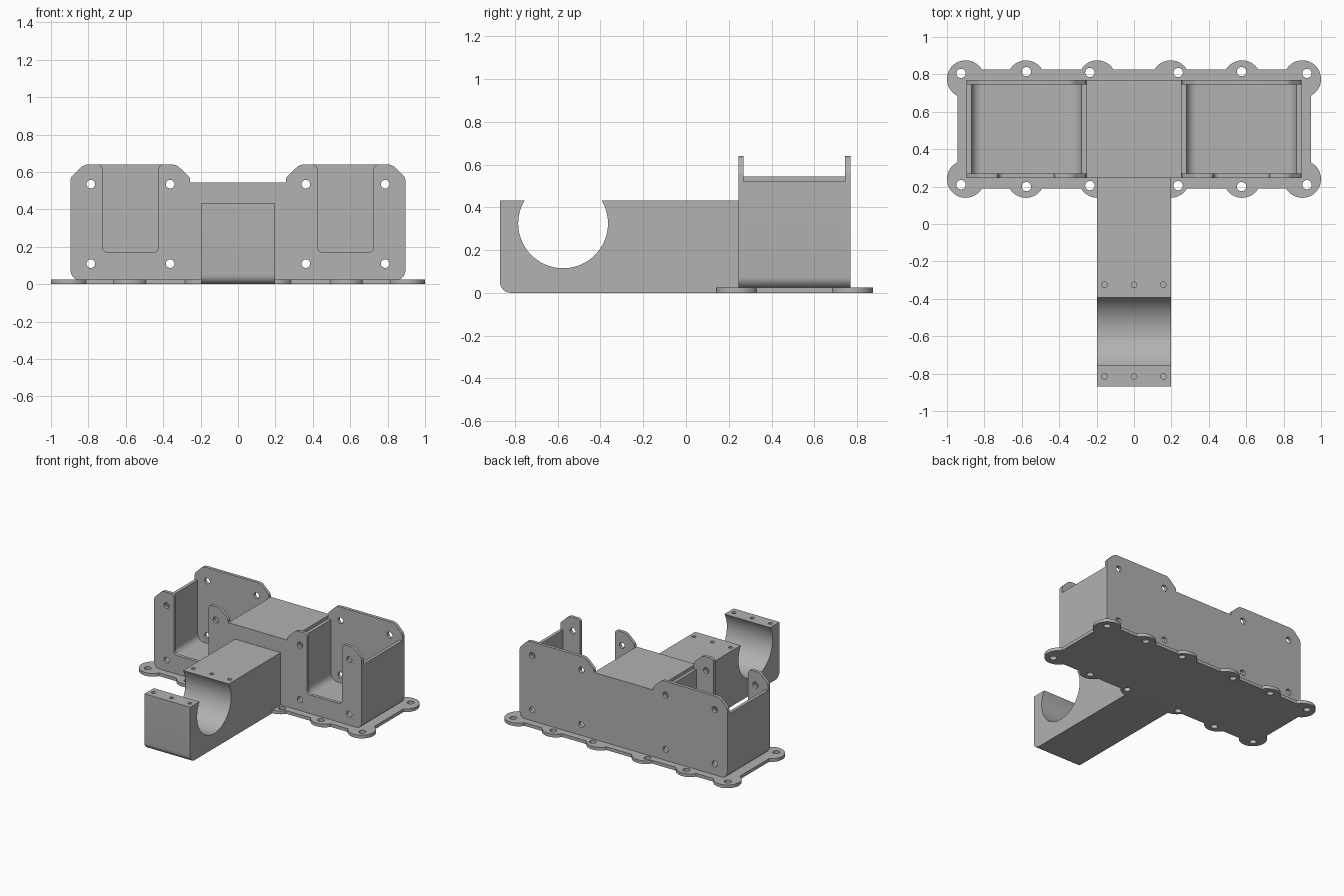
import bpy
import bmesh
from math import cos, sin, tan, pi, radians, sqrt, asin
from mathutils import Vector

if "Cube" in bpy.data.objects:
    bpy.data.objects.remove(bpy.data.objects["Cube"], do_unlink=True)

grey = bpy.data.materials.new("plain grey")
grey.use_nodes = True
grey.diffuse_color = (0.445, 0.445, 0.445, 1)
grey.node_tree.nodes["Principled BSDF"].inputs["Base Color"].default_value = grey.diffuse_color

PLACE = {
    "x": lambda a, b, t: (t, a, b),
    "y": lambda a, b, t: (a, t, b),
    "z": lambda a, b, t: (a, b, t),
}


def rounded(corners, steps=8):
    """Outline from (a, b, radius) corners, each filleted by its radius."""
    out = []
    for i, (a, b, r) in enumerate(corners):
        p = Vector((a, b))
        if r == 0:
            out.append(p)
            continue
        u = (Vector(corners[i - 1][:2]) - p).normalized()
        v = (Vector(corners[(i + 1) % len(corners)][:2]) - p).normalized()
        half = u.angle(v) / 2
        centre = p + (u + v).normalized() * (r / sin(half))
        start = p + u * (r / tan(half)) - centre
        end = p + v * (r / tan(half)) - centre
        sweep = pi - 2 * half
        for k in range(steps + 1):
            f = k / steps
            out.append(centre + (start * sin((1 - f) * sweep) + end * sin(f * sweep)) / sin(sweep))
    return out


def mirrored(half):
    return half + [(-a, b, r) for a, b, r in reversed(half)]


def circle(a, b, r, n=32):
    return [(a + r * cos(2 * pi * k / n), b + r * sin(2 * pi * k / n)) for k in range(n)]


def extrude(name, outlines, axis, lo, hi):
    """Solid prisms from closed outlines, pulled along one axis."""
    bm = bmesh.new()
    for pts in outlines:
        ends = [[bm.verts.new(PLACE[axis](a, b, t)) for a, b in pts] for t in (lo, hi)]
        bm.faces.new(ends[0])
        bm.faces.new(ends[1])
        for i in range(len(pts)):
            bm.faces.new((ends[0][i - 1], ends[0][i], ends[1][i], ends[1][i - 1]))
    bmesh.ops.recalc_face_normals(bm, faces=bm.faces)
    mesh = bpy.data.meshes.new(name)
    bm.to_mesh(mesh)
    bm.free()
    mesh.materials.append(grey)
    obj = bpy.data.objects.new(name, mesh)
    bpy.context.collection.objects.link(obj)
    return obj


def combine(obj, tool, operation):
    """Apply a boolean and discard the tool."""
    tool.hide_render = True
    mod = obj.modifiers.new("cut", "BOOLEAN")
    mod.operation, mod.object, mod.solver = operation, tool, "EXACT"
    deps = bpy.context.evaluated_depsgraph_get()
    mesh = bpy.data.meshes.new_from_object(obj.evaluated_get(deps))
    obj.modifiers.clear()
    obj.data = mesh
    bpy.data.objects.remove(tool, do_unlink=True)


def drill(obj, centres, r, axis, lo, hi):
    holes = [circle(a, b, r, 24) for a, b in centres]
    combine(obj, extrude("drill", holes, axis, lo, hi), "DIFFERENCE")


# Mounting base with round screw lobes
base = extrude("mounting_base", [[(-0.945, 0.19), (0.945, 0.19), (0.945, 0.825), (-0.945, 0.825)]],
               "z", 0, 0.025)
lobes, screws = [], []
for side in (-1, 1):
    for y, out in ((0.24, -1), (0.775, 1)):
        for x, hole_x, shift in ((0.9, 0.925, 0.03), (0.578, 0.575, 0.04), (0.196, 0.236, 0.035)):
            lobes.append(circle(side * x, y, 0.1, 48))
            screws.append((side * hole_x, y + out * shift))
combine(base, extrude("lobes", lobes, "z", 0, 0.025), "UNION")
drill(base, screws, 0.025, "z", -0.1, 0.1)

# Case core: centre block, pocket floors and outer walls
core_half = [
    (0.895, 0.02, 0.055), (0.895, 0.52, 0), (0.87, 0.52, 0), (0.87, 0.05, 0.055),
    (0.28, 0.05, 0.055), (0.28, 0.52, 0), (0.255, 0.52, 0), (0.255, 0.545, 0),
]
core = extrude("case_core", [rounded(mirrored(core_half))], "y", 0.27, 0.745)

# End plates: the front one has a slot into each pocket
lower = [(0.895, 0.02, 0.055), (0.895, 0.57, 0.04), (0.825, 0.64, 0.06)]
slot = [(0.725, 0.64, 0.025), (0.725, 0.17, 0.03), (0.425, 0.17, 0.03), (0.425, 0.64, 0.025)]
upper = [(0.33, 0.64, 0.06), (0.258, 0.572, 0.02), (0.255, 0.545, 0)]
bolts = [(s * x, z) for s in (-1, 1) for x in (0.363, 0.787) for z in (0.11, 0.535)]
front = extrude("front_plate", [rounded(mirrored(lower + slot + upper))], "y", 0.245, 0.27)
back = extrude("back_plate", [rounded(mirrored(lower + upper))], "y", 0.745, 0.77)
for plate, y in ((front, 0.2575), (back, 0.7575)):
    drill(plate, bolts, 0.023, "y", y - 0.05, y + 0.05)

# Arm with an open round cradle near its front end
top, cy, cz, r = 0.432, -0.575, 0.325, 0.21
lip = asin((top - cz) / r)
cradle = []
for k in range(49):
    t = lip - (pi + 2 * lip) * k / 48
    cradle.append((cy + r * cos(t), cz + r * sin(t)))
ends = rounded([(-0.87, top, 0), (-0.87, 0, 0.05), (0.25, 0, 0), (0.25, top, 0)])
arm = extrude("cradle_arm", [ends + cradle], "x", -0.197, 0.197)
clamp_screws = [(x, y) for x in (-0.157, 0, 0.157) for y in (-0.325, -0.815)]
drill(arm, clamp_screws, 0.015, "z", 0.28, 0.5)

# Smooth the curves, keep hard edges sharp
bpy.ops.object.select_all(action="DESELECT")
for part in (base, core, front, back, arm):
    part.select_set(True)
bpy.context.view_layer.objects.active = base
bpy.ops.object.shade_smooth_by_angle(angle=radians(30))
